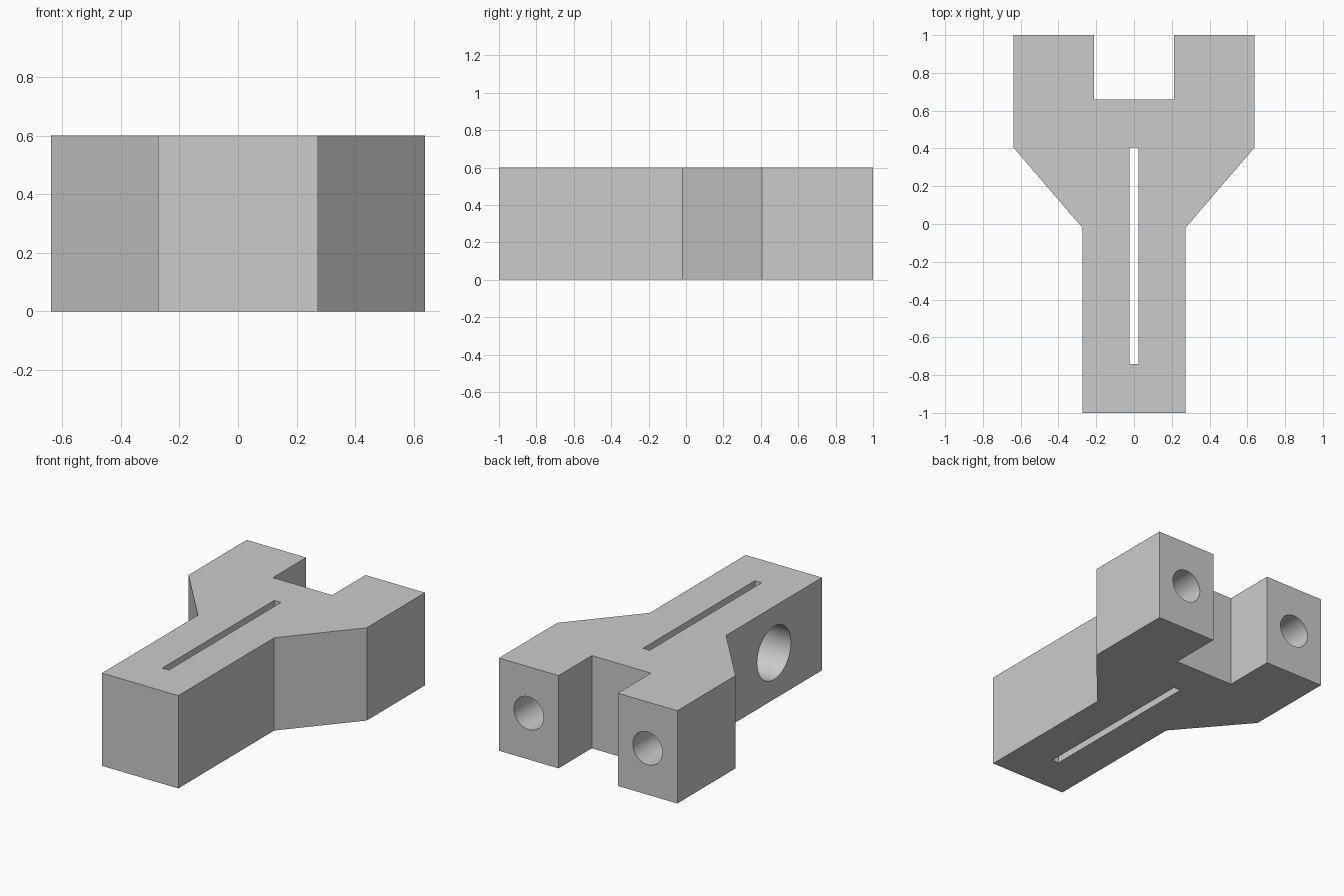
import bpy, bmesh, math

default = bpy.data.objects.get("Cube")
if default:
    bpy.data.objects.remove(default, do_unlink=True)

HEIGHT = 0.6
MID = HEIGHT / 2

# Single grey finish
grey = bpy.data.materials.new("plain_grey")
grey.use_nodes = True
colour = (0.6, 0.6, 0.6, 1)
grey.diffuse_color = colour
grey.node_tree.nodes["Principled BSDF"].inputs["Base Color"].default_value = colour


def prism(name, outline, z0, z1):
    """Extrude a flat outline upward into a solid."""
    bm = bmesh.new()
    base = bm.faces.new([bm.verts.new((x, y, z0)) for x, y in outline])
    top = bmesh.ops.extrude_face_region(bm, geom=[base])["geom"]
    moved = [v for v in top if isinstance(v, bmesh.types.BMVert)]
    bmesh.ops.translate(bm, verts=moved, vec=(0, 0, z1 - z0))
    bmesh.ops.recalc_face_normals(bm, faces=bm.faces)
    mesh = bpy.data.meshes.new(name)
    bm.to_mesh(mesh)
    bm.free()
    obj = bpy.data.objects.new(name, mesh)
    bpy.context.collection.objects.link(obj)
    mesh.materials.append(grey)
    return obj


def bore(name, radius, length, centre, rotation):
    """Round cutter for a drilled hole."""
    bpy.ops.mesh.primitive_cylinder_add(
        vertices=64, radius=radius, depth=length, location=centre, rotation=rotation)
    obj = bpy.context.object
    obj.name = name
    obj.data.materials.append(grey)
    return obj


# Forked body: narrow shank, flared shoulders and two arms
half = [(0.273, -1), (0.273, -0.02), (0.638, 0.405), (0.638, 1), (0.212, 1), (0.212, 0.66)]
body = prism("forked_body", half + [(-x, y) for x, y in reversed(half)], 0, HEIGHT)

# Long slot through the middle
slot = [(-0.024, -0.74), (0.024, -0.74), (0.024, 0.405), (-0.024, 0.405)]
cutters = [prism("slot_cutter", slot, -0.1, HEIGHT + 0.1)]

# Large side hole running in from the right flank to the slot
cutters.append(bore("side_hole_cutter", 0.172, 0.4, (-0.2, -0.51, MID), (0, math.pi / 2, 0)))

# Blind hole in the end of each arm
for side, name in ((1, "left"), (-1, "right")):
    cutters.append(bore(name + "_arm_hole_cutter", 0.106, 0.6,
                        (side * 0.425, 0.9, MID), (math.pi / 2, 0, 0)))

# Cut every opening, then discard the cutters
for cutter in cutters:
    cutter.hide_render = True
    cut = body.modifiers.new(cutter.name, "BOOLEAN")
    cut.operation = "DIFFERENCE"
    cut.solver = "EXACT"
    cut.object = cutter

bpy.ops.object.select_all(action="DESELECT")
body.select_set(True)
bpy.context.view_layer.objects.active = body
for cutter in cutters:
    bpy.ops.object.modifier_apply(modifier=cutter.name)
for cutter in cutters:
    bpy.data.objects.remove(cutter, do_unlink=True)

bpy.ops.object.shade_smooth_by_angle(angle=math.radians(30))
